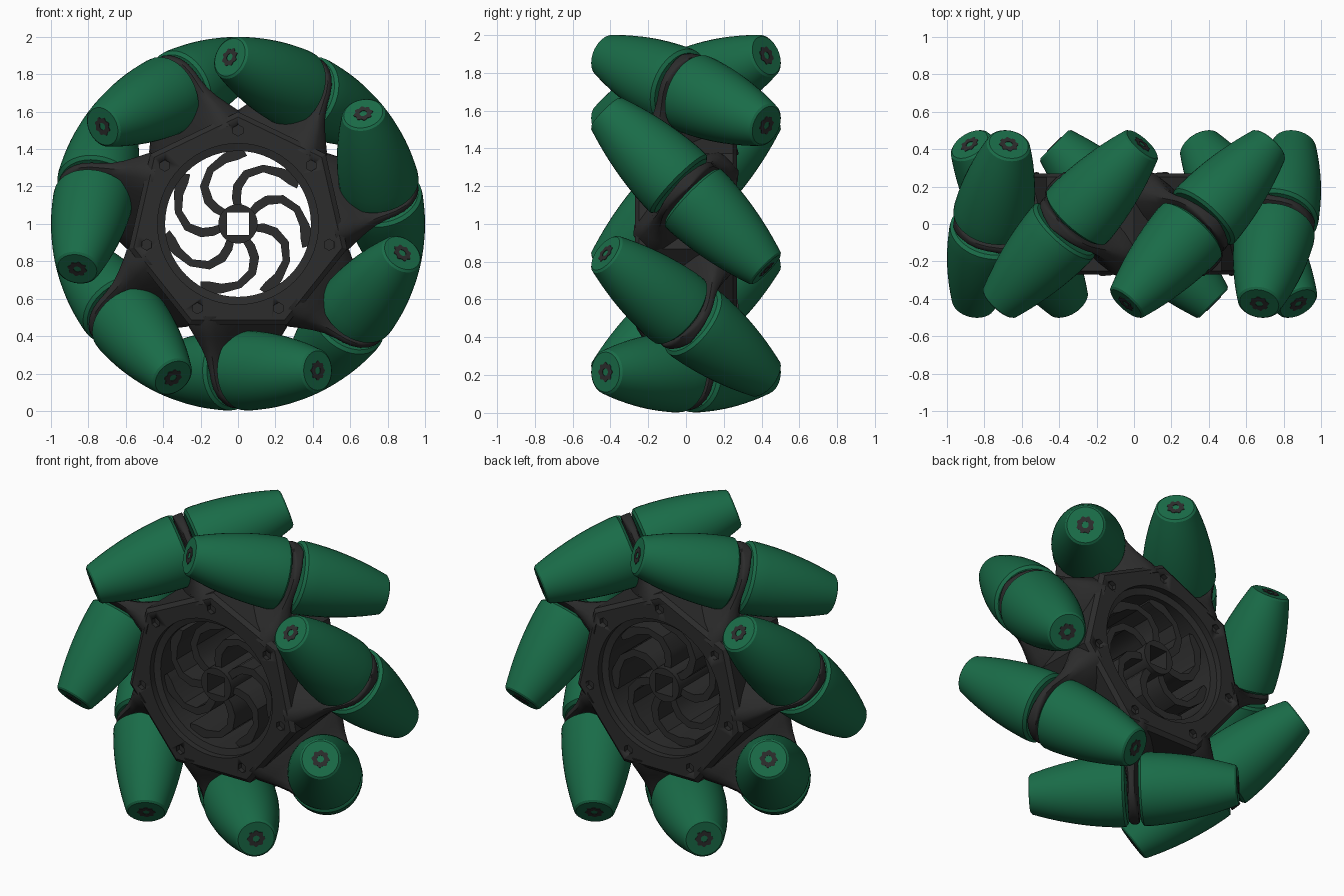
import bpy, bmesh
from math import sin, cos, tan, pi, radians, sqrt
from mathutils import Vector, Matrix

if "Cube" in bpy.data.objects:
    bpy.data.objects.remove(bpy.data.objects["Cube"])

C = Vector((0, 0, 1))      # wheel centre
D = 0.784                  # distance of roller axes from the wheel centre
N = 7


def material(name, rgb):
    m = bpy.data.materials.new(name)
    m.diffuse_color = (*rgb, 1)
    m.use_nodes = True
    m.node_tree.nodes["Principled BSDF"].inputs["Base Color"].default_value = m.diffuse_color
    return m


GREEN = material("green_rubber", (0.01, 0.15, 0.065))
DARK = material("dark_plastic", (0.025, 0.025, 0.025))


def finish(name, bm, mat, angle=30):
    bmesh.ops.recalc_face_normals(bm, faces=bm.faces)
    me = bpy.data.meshes.new(name)
    bm.to_mesh(me)
    bm.free()
    ob = bpy.data.objects.new(name, me)
    bpy.context.collection.objects.link(ob)
    me.materials.append(mat)
    bpy.ops.object.select_all(action='DESELECT')
    ob.select_set(True)
    bpy.context.view_layer.objects.active = ob
    bpy.ops.object.shade_smooth_by_angle(angle=radians(angle))
    return ob


def loft(name, rings, mat, closed=False, angle=30):
    """Skin a list of equal rings; closed joins last to first, else cap both."""
    bm = bmesh.new()
    vs = [[bm.verts.new(p) for p in r] for r in rings]
    n = len(vs[0])
    for a, b in zip(vs, vs[1:] + vs[:1] if closed else vs[1:]):
        for i in range(n):
            j = (i + 1) % n
            bm.faces.new((a[i], a[j], b[j], b[i]))
    if not closed:
        bm.faces.new(vs[0])
        bm.faces.new(vs[-1])
    return finish(name, bm, mat, angle)


def poly_ring(sides, r, y, start=pi / 2, n=56):
    """Ring about the wheel axis; sides=0 is a circle, else r is the apothem."""
    pts = []
    for i in range(n):
        t = pi / 2 + 2 * pi * i / n
        rr = r
        if sides:
            rr = r / cos((t - start + 1e-6) % (2 * pi / sides) - pi / sides)
        pts.append((rr * cos(t), y, rr * sin(t) + 1))
    return pts


def z_ring(r, z, n=40, lobe=0):
    return [((r + lobe * cos(8 * t)) * cos(t), (r + lobe * cos(8 * t)) * sin(t), z)
            for t in (2 * pi * i / n for i in range(n))]


def roller_frame(k):
    """Local Z = roller axis at 45 degrees, local Y = outward."""
    t = pi / 2 - pi / N - 2 * pi * k / N
    u = Vector((cos(t), 0, sin(t)))
    a = (Vector((sin(t), 0, -cos(t))) + Vector((0, 1, 0))) / sqrt(2)
    m = Matrix((u.cross(a), u, a)).transposed().to_4x4()
    return Matrix.Translation(C + u * D) @ m


def repeat(ob, flip=False):
    """Copy a part to all seven rollers, optionally on both roller ends."""
    name = ob.name
    turns = [Matrix()] + ([Matrix.Rotation(pi, 4, 'Y')] if flip else [])
    first = True
    for k in range(N):
        for f, turn in enumerate(turns):
            o = ob if first else ob.copy()
            if not first:
                bpy.context.collection.objects.link(o)
            first = False
            o.name = f"{name}_{k + 1}" + ("ab"[f] if flip else "")
            o.matrix_world = roller_frame(k) @ turn


# Roller half: barrel profile that rolls on the unit circle
prof = [(0.04, 0.03), (0.04, 0.195), (0.055, 0.213)]
for i in range(1, 13):
    p = radians(4 + 22.5 * (i - 1) / 11)
    g = 1 - D / cos(p)
    s = D * tan(p) * sqrt(2) + g * sin(p) / sqrt(2)
    prof.append((s, g * sqrt(1 - sin(p) ** 2 / 2)))
end = prof[-1][0]
prof += [(end + 0.01, prof[-1][1] - 0.012), (end + 0.01, 0.03)]
repeat(loft("roller_half", [z_ring(r, s) for s, r in prof], GREEN), True)

# Lobed bushing on each roller end, with a pin hole
e = end + 0.01
cap = [z_ring(0.048, e - 0.03, lobe=0.005), z_ring(0.048, e + 0.003, lobe=0.005),
       z_ring(0.02, e + 0.003), z_ring(0.02, e - 0.03)]
repeat(loft("roller_bushing", cap, DARK, True), True)

# Axle through each roller
repeat(loft("roller_axle", [z_ring(0.035, -end), z_ring(0.035, end)], DARK))

# Bracket: flared foot on the hub flat, tapering to a round plate between the halves
secs = [(-0.29, 0.33, 0.13), (-0.23, 0.315, 0.11), (-0.18, 0.285, 0.085),
        (-0.12, 0.25, 0.06), (-0.06, 0.222, 0.042), (0, 0.205, 0.032)]
secs += [(0.2 * sin(radians(q)), 0.2 * cos(radians(q)), 0.03)
         for q in (15, 30, 45, 60, 72, 82, 88)]


def bracket_ring(h, w, th, n=24):
    pts = []
    for i in range(n):
        c, s = cos(2 * pi * i / n), sin(2 * pi * i / n)
        f = (c ** 4 + s ** 4) ** -0.25       # rounded rectangle
        pts.append((w * c * f, h, th * s * f))
    return pts


repeat(loft("roller_bracket", [bracket_ring(*s) for s in secs], DARK, angle=40))

# Seven-sided hub rim with chamfered edges and a stepped round bore
hub = [poly_ring(7, r, y) for r, y in
       ((0.515, -0.27), (0.54, -0.25), (0.54, 0.25), (0.515, 0.27))]
hub += [poly_ring(0, r, y) for r, y in
        ((0.43, 0.27), (0.43, 0.23), (0.39, 0.22), (0.39, -0.22), (0.43, -0.23), (0.43, -0.27))]
rim = loft("hub_rim", hub, DARK, True, 20)

# Hexagonal bolt pockets on both faces
bm = bmesh.new()
for k in range(N):
    t = pi / 2 + 2 * pi * k / N
    for y in (-0.27, 0.27):
        m = Matrix.Translation((0.5 * cos(t), y, 1 + 0.5 * sin(t))) @ Matrix.Rotation(pi / 2, 4, 'X')
        bmesh.ops.create_cone(bm, cap_ends=True, segments=6, radius1=0.03,
                              radius2=0.03, depth=0.06, matrix=m)
cutter = finish("bolt_pocket_cutter", bm, DARK)
cutter.hide_render = True
cutter.hide_set(True)
mod = rim.modifiers.new("bolt_pockets", 'BOOLEAN')
mod.operation = 'DIFFERENCE'
mod.solver = 'EXACT'
mod.object = cutter

# Centre boss with square shaft hole
loft("centre_boss", [poly_ring(0, 0.105, -0.22), poly_ring(0, 0.105, 0.22),
                     poly_ring(4, 0.06, 0.22, pi / 4), poly_ring(4, 0.06, -0.22, pi / 4)],
     DARK, True)

# Swirled spokes: radius, angle before the rim end, half width
path = [(0.09, 52, 0.02), (0.14, 55, 0.024), (0.2, 52, 0.025), (0.27, 42, 0.023),
        (0.325, 27, 0.02), (0.355, 12, 0.025), (0.375, 2, 0.035), (0.4, -4, 0.04)]
for k in range(N):
    base = 90 + k * 360 / N
    pts = [Vector((r * cos(radians(base + a)), 0, 1 + r * sin(radians(base + a))))
           for r, a, w in path]
    rings = []
    for i, p in enumerate(pts):
        d = (pts[min(i + 1, len(pts) - 1)] - pts[max(i - 1, 0)]).normalized()
        side = Vector((d.z, 0, -d.x)) * path[i][2]
        y = Vector((0, 0.19, 0))
        rings.append([p + side - y, p + side + y, p - side + y, p - side - y])
    loft(f"spoke_{k + 1}", rings, DARK, angle=35)
